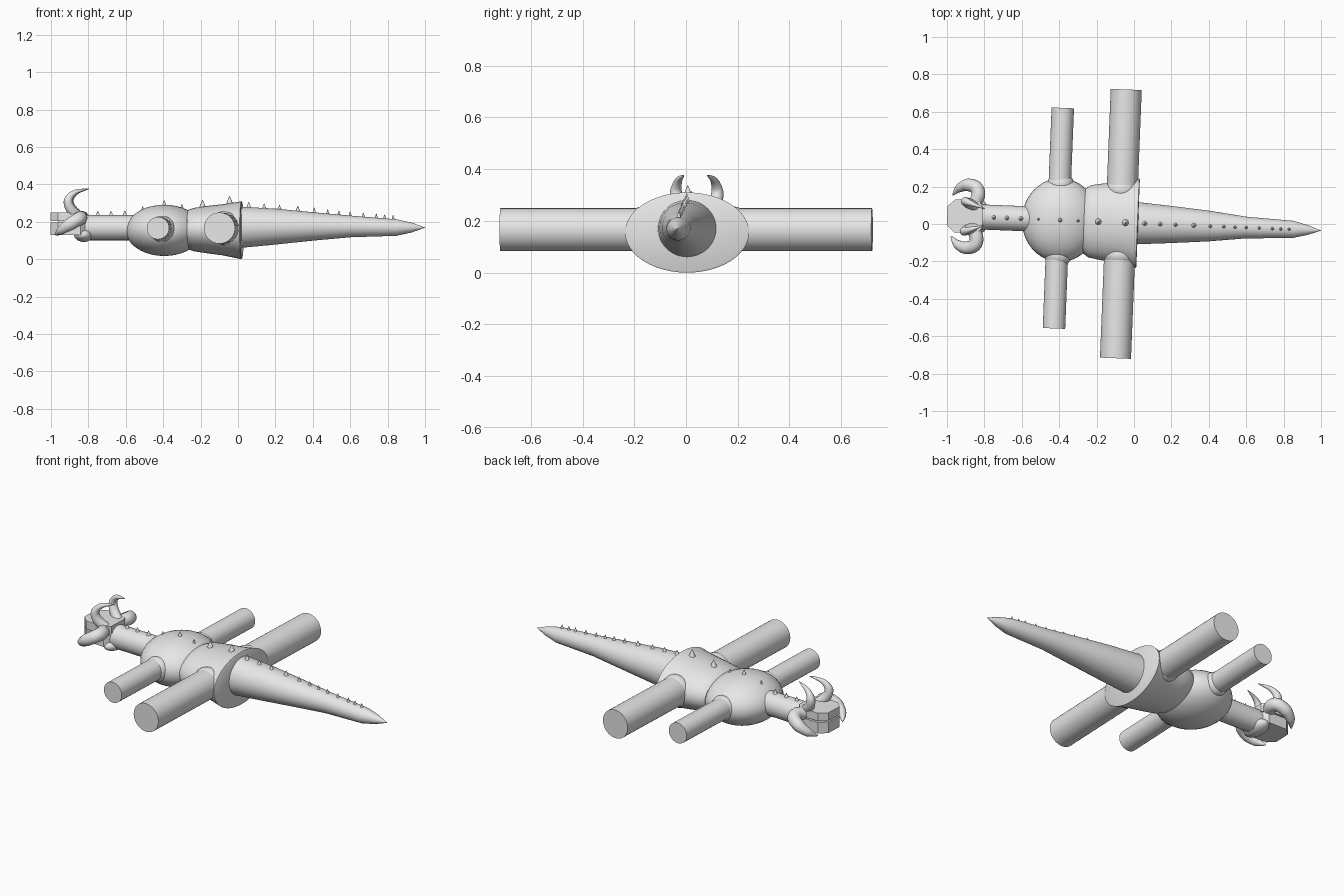
import bpy, bmesh, math
from mathutils import Vector, Matrix

if "Cube" in bpy.data.objects:
    bpy.data.objects.remove(bpy.data.objects["Cube"])

grey = bpy.data.materials.new("plain grey")
grey.diffuse_color = (0.8, 0.8, 0.8, 1)
grey.use_nodes = True
grey.node_tree.nodes["Principled BSDF"].inputs["Base Color"].default_value = grey.diffuse_color
# the whole creature is turned slightly about z
TURN = Matrix.Translation((0, 0.005, 0)) @ Matrix.Rotation(-0.04, 4, 'Z')


def finish(name, bm, angle=35):
    bmesh.ops.recalc_face_normals(bm, faces=bm.faces)
    bm.transform(TURN)
    me = bpy.data.meshes.new(name)
    bm.to_mesh(me)
    bm.free()
    me.materials.append(grey)
    ob = bpy.data.objects.new(name, me)
    bpy.context.collection.objects.link(ob)
    bpy.ops.object.select_all(action='DESELECT')
    ob.select_set(True)
    bpy.context.view_layer.objects.active = ob
    bpy.ops.object.shade_smooth_by_angle(angle=math.radians(angle))
    return ob


def skin(name, rings, angle=35):
    """Bridge a list of point rings and cap both ends."""
    bm = bmesh.new()
    loops = [[bm.verts.new(p) for p in r] for r in rings]
    n = len(loops[0])
    for a, b in zip(loops, loops[1:]):
        for i in range(n):
            j = (i + 1) % n
            bm.faces.new((a[i], a[j], b[j], b[i]))
    bm.faces.new(loops[0])
    bm.faces.new(loops[-1])
    return finish(name, bm, angle)


def loft(name, sections, n=48):
    """Elliptic sections along x: (x, half width, half height, centre z)."""
    angs = [2 * math.pi * i / n for i in range(n)]
    return skin(name, [[(x, ry * math.cos(a), cz + rz * math.sin(a)) for a in angs]
                       for x, ry, rz, cz in sections])


def horn(name, pts, radii, n=16, steps=8):
    """Tapered tube on a smooth path through pts."""
    P = [Vector(p) for p in pts]
    path, rad = [], []
    for i in range(len(P) - 1):
        p0, p1, p2, p3 = P[max(i - 1, 0)], P[i], P[i + 1], P[min(i + 2, len(P) - 1)]
        last = i == len(P) - 2
        for s in range(steps + last):
            t = s / steps
            path.append(0.5 * (2 * p1 + (p2 - p0) * t + (2 * p0 - 5 * p1 + 4 * p2 - p3) * t * t
                               + (3 * p1 - p0 - 3 * p2 + p3) * t ** 3))
            rad.append(radii[i] * (1 - t) + radii[i + 1] * t)
    rings, u = [], Vector((0, 1, 0.3))
    for i, c in enumerate(path):
        d = (path[min(i + 1, len(path) - 1)] - path[max(i - 1, 0)]).normalized()
        u = (u - d * u.dot(d)).normalized()
        v = d.cross(u)
        rings.append([c + rad[i] * (u * math.cos(a) + v * math.sin(a))
                      for a in (2 * math.pi * k / n for k in range(n))])
    return skin(name, rings, 60)


def ball(name, centre, radii, n=40):
    bm = bmesh.new()
    bmesh.ops.create_uvsphere(bm, u_segments=n, v_segments=n // 2, radius=1)
    bm.transform(Matrix.Translation(centre) @ Matrix.Diagonal((*radii, 1)))
    return finish(name, bm)


def cone(name, centre, r1, r2, length, rot=Matrix(), n=40):
    bm = bmesh.new()
    bmesh.ops.create_cone(bm, cap_ends=True, segments=n, radius1=r1, radius2=r2, depth=length)
    bm.transform(Matrix.Translation(centre) @ rot)
    return finish(name, bm)


def slab(name, outline, z0, z1):
    ring = outline + [(x, -y) for x, y in reversed(outline)]
    return skin(name, [[(x, y, z) for x, y in ring] for z in (z0, z1)], 25)


# torso
ball("chest", (-0.395, 0, 0.154), (0.205, 0.224, 0.137))
loft("hind_body", [(-0.275, 0.15, 0.095, 0.158), (-0.265, 0.175, 0.106, 0.158),
                   (-0.235, 0.194, 0.116, 0.158), (-0.17, 0.205, 0.126, 0.158),
                   (-0.08, 0.216, 0.137, 0.157), (0.0, 0.234, 0.151, 0.155),
                   (0.018, 0.24, 0.155, 0.155), (0.022, 0.232, 0.148, 0.155)])

# tail and neck
loft("tail", [(0.0, 0.114, 0.111, 0.17), (0.2, 0.099, 0.096, 0.174), (0.4, 0.082, 0.076, 0.175),
              (0.6, 0.058, 0.058, 0.175), (0.85, 0.046, 0.044, 0.169),
              (0.93, 0.026, 0.026, 0.169), (1.0, 0.001, 0.001, 0.169)])
loft("neck", [(-0.85, 0.067, 0.067, 0.168), (-0.55, 0.067, 0.067, 0.168)])

# limbs with rounded joints
across = Matrix.Rotation(math.pi / 2, 4, 'X')
cone("front_limbs", (-0.405, 0.01, 0.166), 0.06, 0.06, 1.18, across)
cone("hind_limbs", (-0.07, -0.007, 0.166), 0.083, 0.083, 1.438, across)
for side, s in (("left", -1), ("right", 1)):
    ball("front_joint_" + side, (-0.40, s * 0.19, 0.162), (0.072, 0.065, 0.07), 24)
    ball("hind_joint_" + side, (-0.07, s * 0.175, 0.166), (0.09, 0.07, 0.09), 24)

# head: two jaws with a mouth gap
slab("upper_jaw", [(-1.0, 0.05), (-0.96, 0.088), (-0.84, 0.09), (-0.81, 0.06)], 0.203, 0.25)
slab("lower_jaw", [(-1.0, 0.05), (-0.96, 0.088), (-0.84, 0.09), (-0.81, 0.06)], 0.13, 0.195)
slab("mouth_core", [(-0.96, 0.05), (-0.82, 0.06)], 0.19, 0.21)
ball("throat", (-0.825, 0, 0.13), (0.052, 0.09, 0.038), 24)

# horns on the crown and curled horns at the sides
for side, s in (("left", -1), ("right", 1)):
    horn("crown_horn_" + side,
         [(-0.84, s * 0.05, 0.22), (-0.89, s * 0.072, 0.265), (-0.905, s * 0.08, 0.315),
          (-0.87, s * 0.068, 0.357), (-0.80, s * 0.045, 0.376)],
         [0.028, 0.027, 0.023, 0.014, 0.001])
    horn("side_horn_" + side,
         [(-0.86, s * 0.06, 0.215), (-0.838, s * 0.115, 0.22), (-0.85, s * 0.155, 0.212),
          (-0.895, s * 0.168, 0.185), (-0.94, s * 0.15, 0.155), (-0.975, s * 0.11, 0.13)],
         [0.034, 0.037, 0.036, 0.034, 0.024, 0.002])

# row of spines along the back: (x, tip height)
spines = [(-0.75, 0.258), (-0.68, 0.258), (-0.605, 0.26), (-0.51, 0.283), (-0.395, 0.315),
          (-0.30, 0.295), (-0.19, 0.318), (-0.045, 0.338), (0.057, 0.305), (0.14, 0.297),
          (0.222, 0.29), (0.32, 0.285), (0.408, 0.275), (0.48, 0.267), (0.54, 0.26),
          (0.60, 0.255), (0.67, 0.25), (0.74, 0.245), (0.785, 0.24), (0.83, 0.236)]
for x, tip in spines:
    r = 0.018 if -0.8 < x < 0.35 and x not in (-0.51, -0.30) else 0.014
    cone("spine", (x, 0, tip - 0.025), r * 1.2, 0.001, 0.05, n=12)
